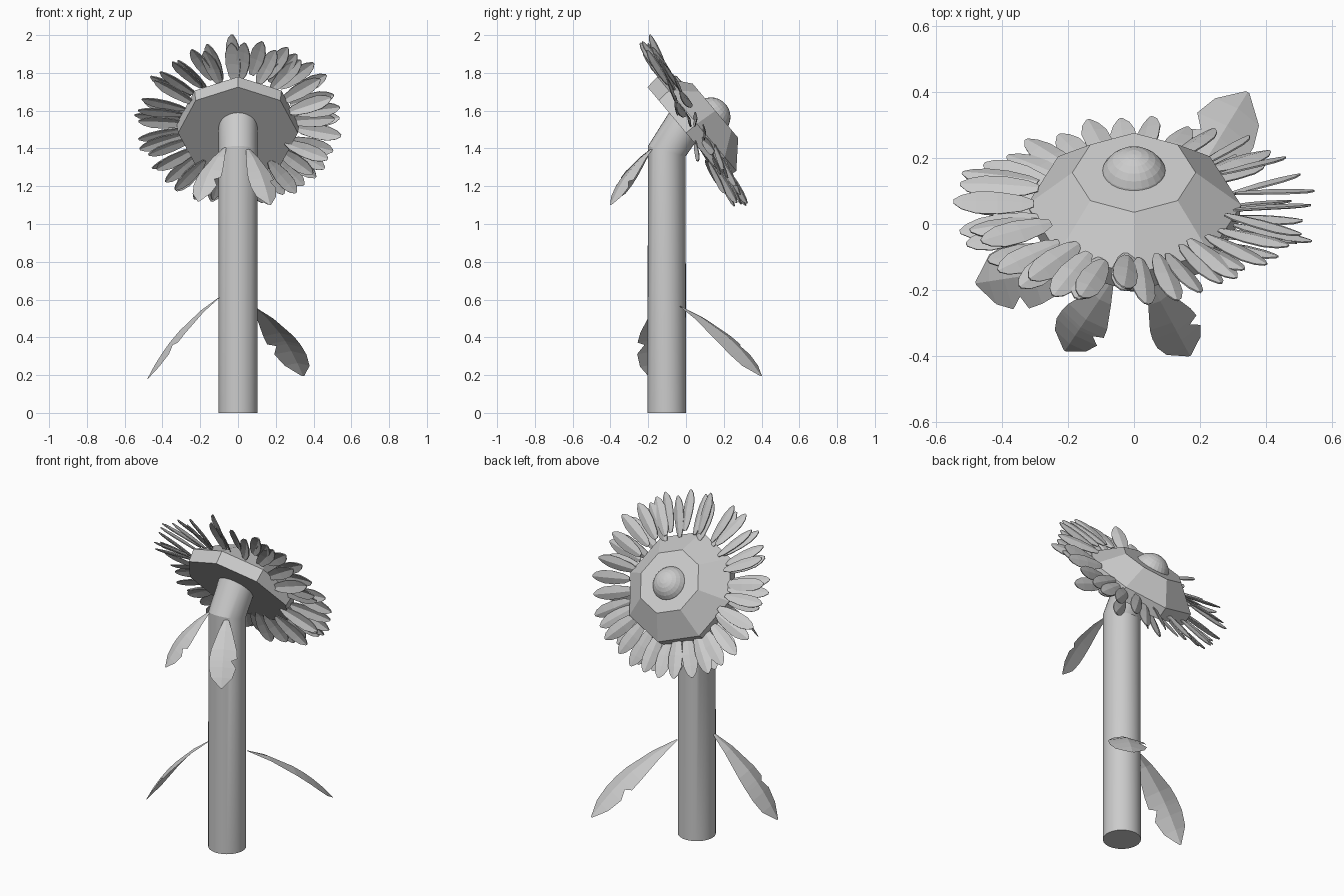
import bpy, bmesh, math, random
from mathutils import Matrix, Vector

if "Cube" in bpy.data.objects:
    bpy.data.objects.remove(bpy.data.objects["Cube"])

random.seed(4)


def make(name, bm, smooth=False):
    bmesh.ops.recalc_face_normals(bm, faces=bm.faces)
    me = bpy.data.meshes.new(name)
    bm.to_mesh(me)
    bm.free()
    ob = bpy.data.objects.new(name, me)
    bpy.context.collection.objects.link(ob)
    if smooth:
        bpy.context.view_layer.objects.active = ob
        ob.select_set(True)
        bpy.ops.object.shade_smooth_by_angle(angle=math.radians(25))
        ob.select_set(False)
    return ob


def loft(bm, rings):
    """Closed skin through a list of equally sized vertex rings."""
    rings = [[bm.verts.new(p) for p in r] for r in rings]
    n = len(rings[0])
    for a, b in zip(rings, rings[1:]):
        for i in range(n):
            bm.faces.new((a[i], a[(i + 1) % n], b[(i + 1) % n], b[i]))
    bm.faces.new(rings[0])
    bm.faces.new(rings[-1])


def circle(radius, n, centre, tilt):
    """Ring facing up, tilted towards +y by the given degrees."""
    m = Matrix.Translation(centre) @ Matrix.Rotation(math.radians(-tilt), 4, 'X')
    return [m @ Vector((radius * math.cos(2 * math.pi * i / n),
                        radius * math.sin(2 * math.pi * i / n), 0)) for i in range(n)]


# Stem with a bend below the head
bm = bmesh.new()
loft(bm, [circle(0.103, 32, (0, -0.102, 0), 0),
          circle(0.103, 32, (0, -0.102, 1.385), 16),
          circle(0.103, 32, (0, -0.01, 1.525), 40)])
make("stem", bm, True)

# Eight-sided flower head
HEAD = Vector((0, 0, 1.482))
TILT = Matrix.Rotation(math.radians(-50), 4, 'X')
AXIS = TILT @ Vector((0, 0, 1))
DOWN = TILT @ Vector((0, 1, 0))
bm = bmesh.new()
loft(bm, [circle(r, 8, HEAD + AXIS * h + DOWN * s, 50)
          for r, h, s in ((0.317, 0, 0), (0.325, 0.075, 0), (0.187, 0.195, 0.01))])
make("flower_head", bm)

# Domed centre
bm = bmesh.new()
bmesh.ops.create_uvsphere(bm, u_segments=24, v_segments=14, radius=0.104,
                          matrix=Matrix.Translation(HEAD + AXIS * 0.155 + DOWN * 0.02) @ TILT)
make("flower_centre", bm)


def blade(bm, matrix, stations, length, width, fold, arch):
    """Creased leaf strip along local x; stations are (t, left width, right width)."""
    rows = []
    for t, wl, wr in stations:
        z = arch * 4 * t * (1 - t)
        rows.append([bm.verts.new(matrix @ Vector(p)) for p in (
            (t * length, wl * width, z - fold * wl),
            (t * length, 0, z),
            (t * length, -wr * width, z - fold * wr))])
    for a, b in zip(rows, rows[1:]):
        for i in range(2):
            bm.faces.new((a[i], b[i], b[i + 1], a[i + 1]))


# Petals: an irregular outer ring and a sparser second layer, all twisted the same way
PETAL = [(0, .3, .3), (.15, .7, .7), (.45, 1, 1), (.72, .97, .97), (.9, .62, .62), (1, .15, .15)]
ring = (Matrix.Translation((0, 0.042, 1.537)) @ Matrix.Rotation(math.radians(-59), 4, 'X')
        @ Matrix.Diagonal((1.06, 1, 1, 1)))
bm = bmesh.new()
for count, inner, height in ((34, 0.29, 0.012), (20, 0.265, -0.02)):
    for i in range(count):
        a = 2 * math.pi * (i + random.uniform(-0.25, 0.25)) / count
        m = (ring @ Matrix.Rotation(a, 4, 'Z')
             @ Matrix.Translation((inner + random.uniform(-0.015, 0.005), 0,
                                   height + random.uniform(-0.03, 0.03)))
             @ Matrix.Rotation(random.uniform(-0.13, 0.13), 4, 'Y')
             @ Matrix.Rotation(random.uniform(-0.6, -0.1), 4, 'X'))
        blade(bm, m, PETAL, 0.23, 0.038, 0.01, 0.006)
petals = make("petals", bm)
sol = petals.modifiers.new("thickness", 'SOLIDIFY')
sol.thickness = 0.005
sol.offset = 0

# Leaves, each with one notch on its left edge
LEAF = [(0, .06, .06), (.22, .5, .5), (.48, .92, .92), (.59, 1, 1), (.63, .6, 1),
        (.72, .95, 1), (.86, .72, .8), (1, .06, .06)]
leaves = [("lower_leaf_left", (-0.09, -0.12, 0.62), (-0.48, -0.18, 0.18), 0.1),
          ("lower_leaf_right", (0.08, -0.03, 0.565), (0.345, 0.40, 0.195), 0.103),
          ("upper_leaf_left", (-0.065, -0.17, 1.41), (-0.21, -0.385, 1.12), 0.076),
          ("upper_leaf_right", (0.045, -0.17, 1.41), (0.17, -0.40, 1.10), 0.076)]
for name, base, tip, width in leaves:
    base, d = Vector(base), Vector(tip) - Vector(base)
    x = d.normalized()
    y = Vector((0, 0, 1)).cross(x).normalized()
    m = Matrix((x, y, x.cross(y))).transposed().to_4x4()
    m.translation = base
    bm = bmesh.new()
    blade(bm, m, LEAF, d.length, width, width * 0.22, d.length * 0.07)
    make(name, bm)
